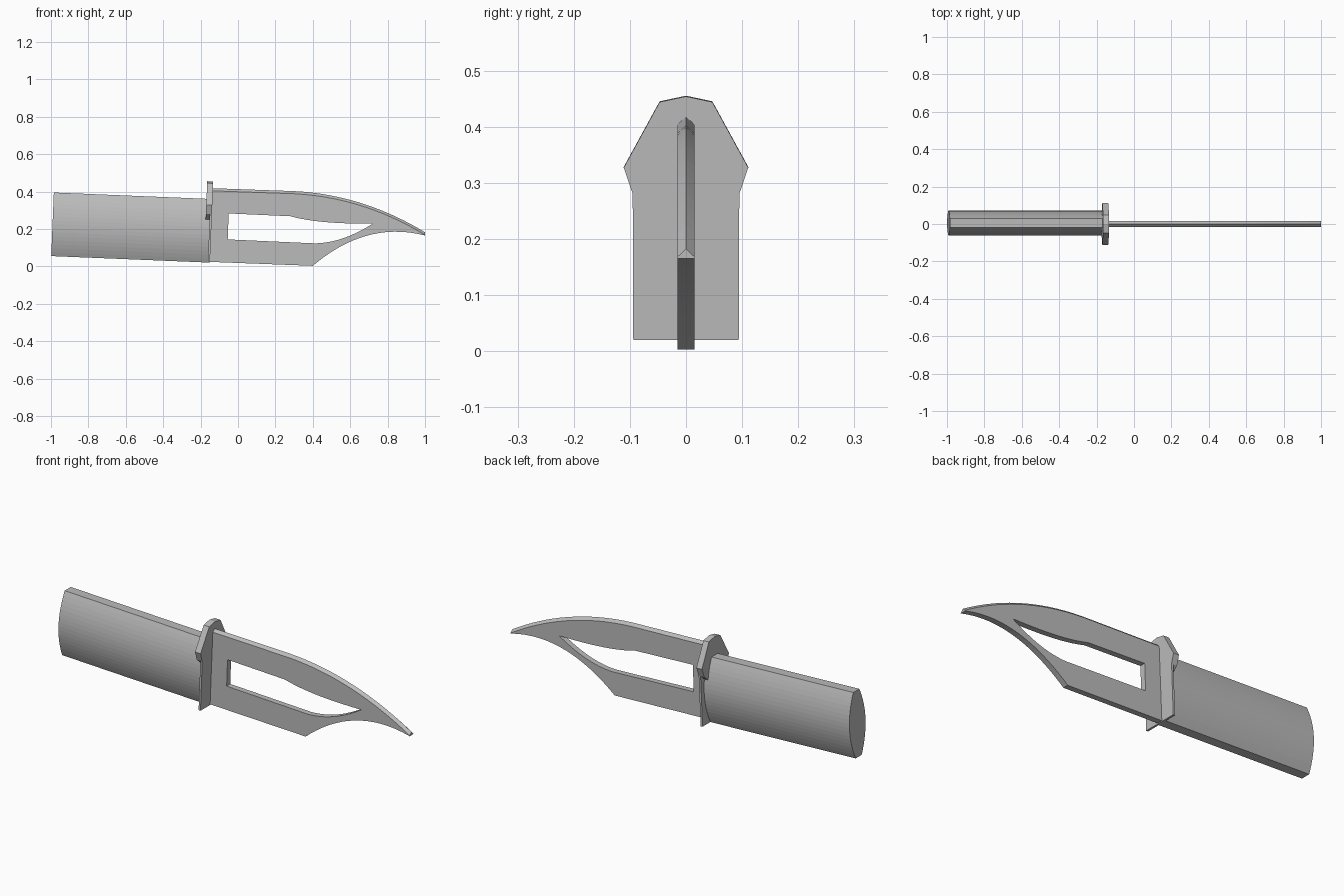
import bpy, bmesh
from mathutils import Vector
from mathutils.geometry import interpolate_bezier

if "Cube" in bpy.data.objects:
    bpy.data.objects.remove(bpy.data.objects["Cube"])

TILT = 0.041      # slight nose-down pitch of the grip and guard
HALF = 0.015      # half thickness of the blade

grey = bpy.data.materials.new("plain grey")
grey.use_nodes = True
colour = (0.5, 0.5, 0.5, 1)
grey.diffuse_color = colour
grey.node_tree.nodes["Principled BSDF"].inputs["Base Color"].default_value = colour


def finish(bm, name, tilt=0):
    bmesh.ops.recalc_face_normals(bm, faces=bm.faces)
    mesh = bpy.data.meshes.new(name)
    bm.to_mesh(mesh)
    bm.free()
    mesh.materials.append(grey)
    obj = bpy.data.objects.new(name, mesh)
    obj.rotation_euler.y = tilt
    bpy.context.collection.objects.link(obj)
    return obj


def prism(name, profile, x0, x1):
    """Extrude a (y, z) profile along x, then pitch it."""
    bm = bmesh.new()
    face = bm.faces.new([bm.verts.new((x0, y, z)) for y, z in profile])
    ext = bmesh.ops.extrude_face_region(bm, geom=[face], use_keep_orig=True)
    moved = [g for g in ext["geom"] if isinstance(g, bmesh.types.BMVert)]
    bmesh.ops.translate(bm, verts=moved, vec=(x1 - x0, 0, 0))
    return finish(bm, name, TILT)


def mirrored(right):
    return right + [(-y, z) for y, z in reversed(right) if y > 0]


def arc(*points, n=18):
    pts = [Vector((x, z, 0)) for x, z in points]
    return [(p.x, p.y) for p in interpolate_bezier(*pts, n)]


# Grip: lens section with flat top and bottom
side = []
for i in range(17):
    t = i / 8 - 1
    side.append((0.066 - 0.041 * t * t, 0.184 + 0.17 * t))
grip = prism("grip", [(y + 0.005, z) for y, z in mirrored(side)], -1.0, -0.16)

# Guard: thin full-height plate with a thicker collar on its upper part
crown = [(0.095, 0.274), (0.111, 0.321), (0.047, 0.438), (0, 0.448)]
prism("guard_plate", mirrored([(0.094, 0.014)] + crown), -0.162, -0.151)
prism("guard_collar", mirrored([(0.06, 0.244)] + crown), -0.183, -0.162)

# Blade: outline with a long cutout, peaked along the spine
spine = [(-0.145, 0.404)] + arc((0.25, 0.39), (0.55, 0.385), (0.8, 0.29), (1, 0.168))
belly = [(-0.152, 0.024)] + arc((0.4, 0.003), (0.55, 0.13), (0.75, 0.23), (1, 0.165))
outline = spine + belly[::-1]
cutout = ([(-0.05, 0.283)] + arc((0.28, 0.268), (0.4, 0.235), (0.55, 0.228), (0.72, 0.228))
          + arc((0.41, 0.123), (0.52, 0.125), (0.62, 0.165), (0.72, 0.228))[-2::-1]
          + [(-0.055, 0.144)])

bm = bmesh.new()
loops = {}
for y in (-HALF, HALF):
    edges = []
    for key, pts in (("outline", outline), ("cutout", cutout)):
        vs = [bm.verts.new((x, y, z)) for x, z in pts]
        loops[key, y] = vs
        edges += [bm.edges.new((a, b)) for a, b in zip(vs, vs[1:] + vs[:1])]
    bmesh.ops.triangle_fill(bm, edges=edges, use_beauty=True, normal=(0, y, 0))

ridge = [bm.verts.new((x, 0, z + 0.014)) for x, z in spine]
for key in ("outline", "cutout"):
    front, back = loops[key, -HALF], loops[key, HALF]
    n = len(front)
    for i in range(n):
        j = (i + 1) % n
        if key == "outline" and j and j < len(spine):
            bm.faces.new((front[i], front[j], ridge[j], ridge[i]))
            bm.faces.new((ridge[i], ridge[j], back[j], back[i]))
        elif key == "outline" and i == len(spine) - 1:
            bm.faces.new((front[i], front[j], back[j], back[i], ridge[-1]))
        elif key == "outline" and j == 0:
            bm.faces.new((front[i], front[j], ridge[0], back[j], back[i]))
        else:
            bm.faces.new((front[i], front[j], back[j], back[i]))
finish(bm, "blade")
